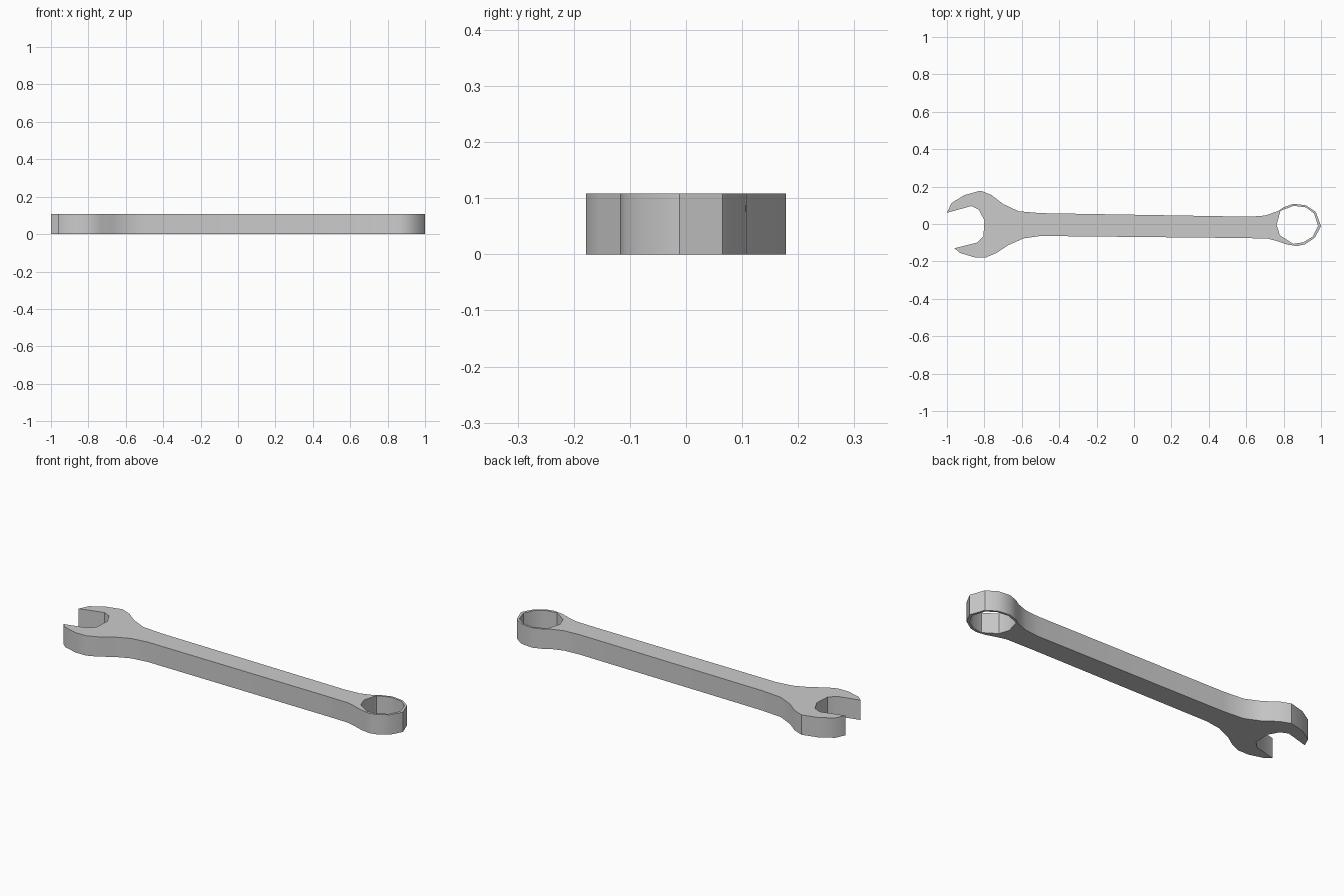
import bpy, bmesh, math

THICK = 0.108

# Outline: open jaw, upper edge, ring end, lower edge, lower jaw, jaw mouth
outline = [
    (-1.0, 0.06), (-0.976, 0.112), (-0.906, 0.155), (-0.82, 0.178), (-0.762, 0.155),
    (-0.70, 0.107), (-0.617, 0.068), (-0.5, 0.058), (0.62, 0.039), (0.70, 0.045),
    (0.767, 0.068), (0.80, 0.09), (0.853, 0.108), (0.92, 0.1), (0.972, 0.065),
    (1.0, -0.012), (0.967, -0.073), (0.915, -0.108), (0.872, -0.118), (0.82, -0.11),
    (0.767, -0.092), (0.715, -0.078), (0.58, -0.075), (-0.5, -0.064), (-0.59, -0.077),
    (-0.67, -0.112), (-0.735, -0.155), (-0.79, -0.178), (-0.853, -0.178),
    (-0.93, -0.155), (-0.96, -0.13), (-0.84, -0.1), (-0.805, -0.065),
    (-0.80, 0.02), (-0.83, 0.077), (-0.87, 0.096),
]
# Ring opening
hole = [
    (0.762, -0.005), (0.783, 0.07), (0.853, 0.097), (0.92, 0.089), (0.963, 0.056),
    (0.984, -0.01), (0.955, -0.068), (0.905, -0.098), (0.85, -0.106), (0.78, -0.06),
]

# Filled flat curve with a hole, given thickness
curve = bpy.data.curves.new("wrench_profile", 'CURVE')
curve.dimensions = '2D'
curve.fill_mode = 'BOTH'
curve.extrude = THICK / 2
for pts in (outline, hole):
    s = curve.splines.new('POLY')
    s.points.add(len(pts) - 1)
    for p, (x, y) in zip(s.points, pts):
        p.co = (x, y, 0, 1)
    s.use_cyclic_u = True

wrench = bpy.data.objects.new("combination_wrench", curve)
bpy.context.collection.objects.link(wrench)
bpy.context.view_layer.objects.active = wrench
wrench.select_set(True)
bpy.ops.object.convert(target='MESH')
wrench = bpy.context.object

# Weld caps to walls and stand on the ground
bm = bmesh.new()
bm.from_mesh(wrench.data)
bmesh.ops.remove_doubles(bm, verts=bm.verts, dist=0.0005)
bmesh.ops.translate(bm, verts=bm.verts, vec=(0, 0, THICK / 2))
bmesh.ops.recalc_face_normals(bm, faces=bm.faces)
bm.to_mesh(wrench.data)
bm.free()
bpy.ops.object.shade_smooth_by_angle(angle=math.radians(35))
